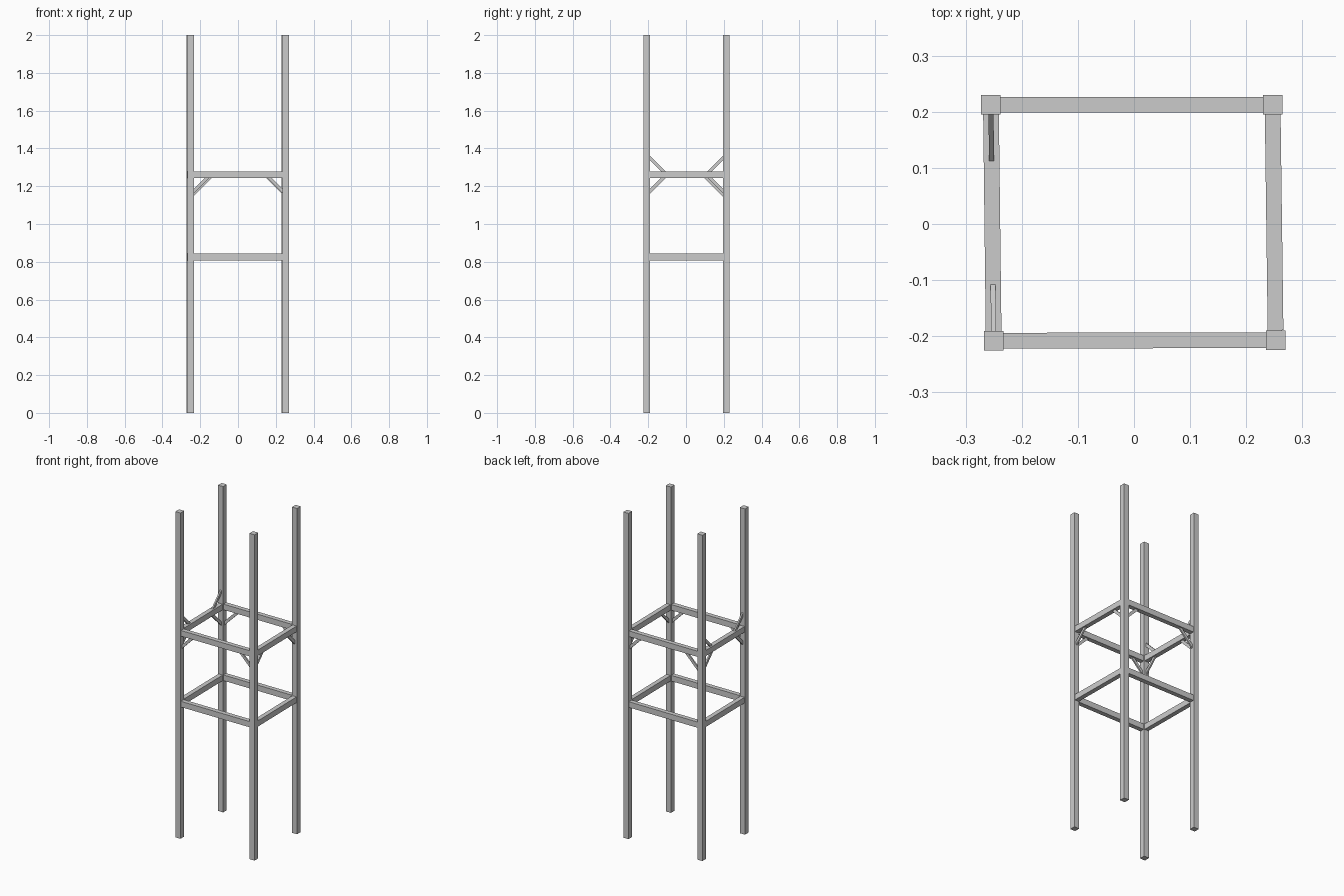
import bpy
import bmesh
from mathutils import Vector, Matrix

if "Cube" in bpy.data.objects:
    bpy.data.objects.remove(bpy.data.objects["Cube"])

POST = 0.035                       # square post width
BEAM_W, BEAM_H = 0.028, 0.035      # rail section
BRACE_W, BRACE_H = 0.009, 0.017    # brace section


def bar(name, a, b, width, height):
    """Rectangular bar from a to b; height lies in the vertical plane."""
    a, b = Vector(a), Vector(b)
    d = (b - a).normalized()
    ref = Vector((0, 1, 0)) if abs(d.z) > 0.99 else Vector((0, 0, 1))
    side = d.cross(ref).normalized()
    up = side.cross(d)
    rot = Matrix((side, up, d)).transposed().to_4x4()
    size = Matrix.Diagonal((width, height, (b - a).length, 1))
    bm = bmesh.new()
    bmesh.ops.create_cube(bm, size=1, matrix=Matrix.Translation((a + b) / 2) @ rot @ size)
    mesh = bpy.data.meshes.new(name)
    bm.to_mesh(mesh)
    bm.free()
    bpy.context.collection.objects.link(bpy.data.objects.new(name, mesh))


# Slightly irregular corner positions
corners = {
    "front_left": Vector((-0.250, -0.208, 0)),
    "front_right": Vector((0.2525, -0.207, 0)),
    "back_right": Vector((0.247, 0.2125, 0)),
    "back_left": Vector((-0.255, 0.2125, 0)),
}
sides = [("front", "front_left", "front_right"), ("right", "front_right", "back_right"),
         ("back", "back_right", "back_left"), ("left", "back_left", "front_left")]

# Upright posts
for name, c in corners.items():
    bar(name + "_post", c, c + Vector((0, 0, 2)), POST, POST)


def brace(name, corner, d, beam_face, sign, reach):
    """45 degree brace from post face to a rail face (sign -1 below, +1 above)."""
    start = corner + d * (POST / 2) + Vector((0, 0, beam_face + sign * reach))
    end = corner + d * (POST / 2 + reach) + Vector((0, 0, beam_face))
    ext = (end - start).normalized() * 0.010
    bar(name, start - ext, end + ext, BRACE_W, BRACE_H)


for side, n1, n2 in sides:
    p, q = corners[n1], corners[n2]
    d = (q - p).normalized()
    # Lower and upper rails
    for level, z in (("lower", 0.825), ("upper", 1.26)):
        off = Vector((0, 0, z))
        bar(f"{side}_{level}_rail", p + d * POST / 2 + off, q - d * POST / 2 + off,
            BEAM_W, BEAM_H)
    # Corner braces under the upper rail, and above it on the left side
    for n, c, dd in ((n1, p, d), (n2, q, -d)):
        reach = 0.085 if n == "back_left" else 0.068
        brace(f"{side}_brace_{n}", c, dd, 1.2425, -1, reach)
        if side == "left":
            brace(f"{side}_upper_brace_{n}", c, dd, 1.2775, 1, 0.071)
